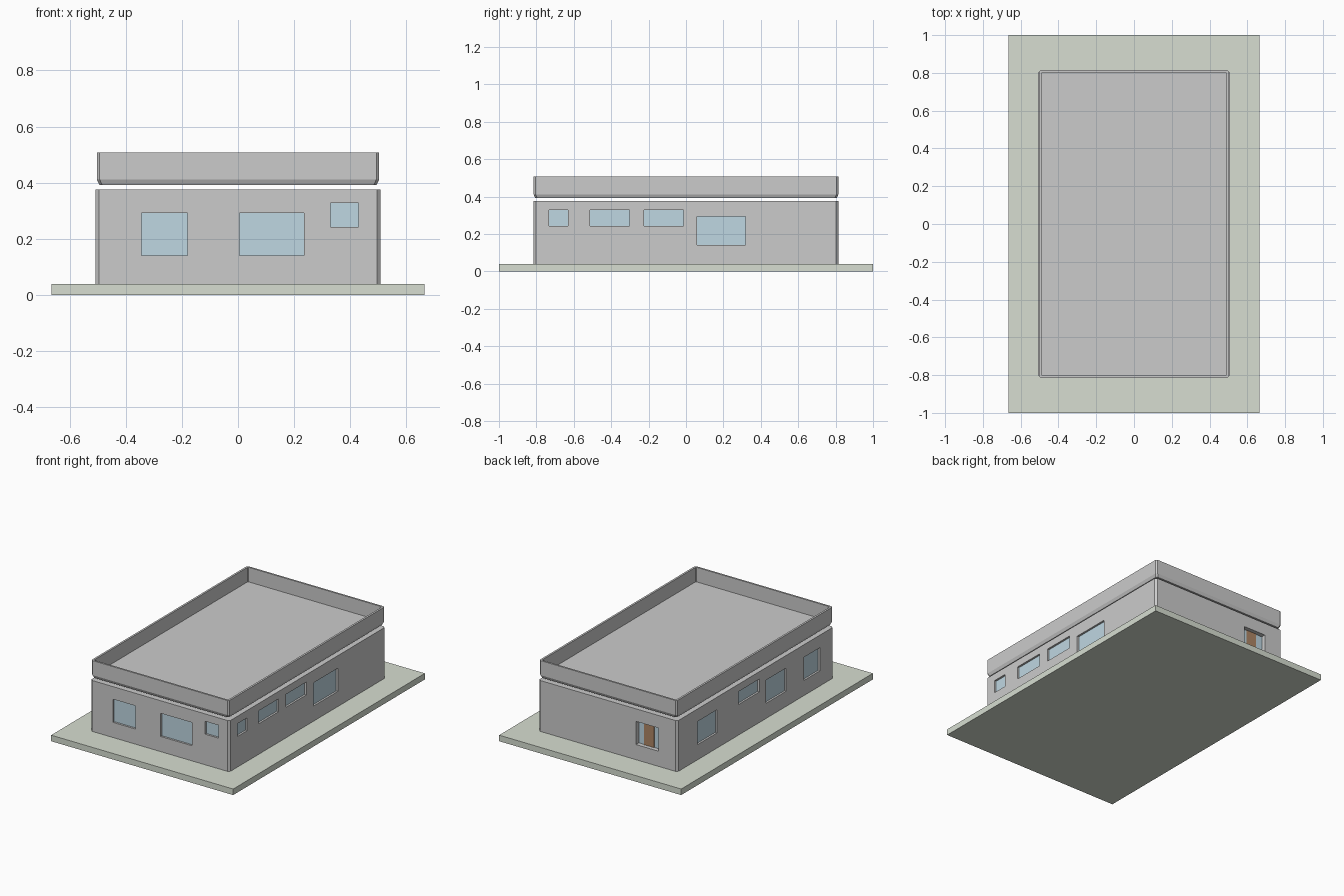
import bpy, bmesh

if "Cube" in bpy.data.objects:
    bpy.data.objects.remove(bpy.data.objects["Cube"])

def material(name, rgb):
    m = bpy.data.materials.new(name)
    m.diffuse_color = (*rgb, 1)
    m.use_nodes = True
    m.node_tree.nodes["Principled BSDF"].inputs["Base Color"].default_value = m.diffuse_color
    return m

GLASS = material("glass", (0.52, 0.68, 0.76))
PAVING = material("paving", (0.68, 0.73, 0.64))
WOOD = material("wood", (0.42, 0.24, 0.13))

def make(name, bm, mat=None):
    bmesh.ops.recalc_face_normals(bm, faces=bm.faces)
    me = bpy.data.meshes.new(name)
    bm.to_mesh(me)
    bm.free()
    ob = bpy.data.objects.new(name, me)
    bpy.context.collection.objects.link(ob)
    if mat:
        me.materials.append(mat)
    return ob

def box(bm, x0, x1, y0, y1, z0, z1):
    vs = bmesh.ops.create_cube(bm, size=1)["verts"]
    for v in vs:
        v.co.x = x0 if v.co.x < 0 else x1
        v.co.y = y0 if v.co.y < 0 else y1
        v.co.z = z0 if v.co.z < 0 else z1

def outline(hx, hy, c):
    # rectangle with clipped corners
    return [(hx, -hy + c), (hx, hy - c), (hx - c, hy), (-hx + c, hy),
            (-hx, hy - c), (-hx, -hy + c), (-hx + c, -hy), (hx - c, -hy)]

def loft(name, rings, closed):
    # rings: (half x, half y, clip, z); closed joins last ring to first
    bm = bmesh.new()
    loops = [[bm.verts.new((x, y, z)) for x, y in outline(hx, hy, c)]
             for hx, hy, c, z in rings]
    pairs = list(zip(loops, loops[1:] + loops[:1]))
    for a, b in (pairs if closed else pairs[:-1]):
        for i in range(8):
            j = (i + 1) % 8
            bm.faces.new((a[i], a[j], b[j], b[i]))
    if not closed:
        bm.faces.new(loops[0])
        bm.faces.new(loops[-1])
    return make(name, bm)

# Ground slab
bm = bmesh.new()
box(bm, -0.665, 0.665, -1, 1, 0, 0.04)
make("ground_slab", bm, PAVING)

# Hollow wall ring with clipped corners
HX, HY, T = 0.508, 0.815, 0.045
walls = loft("walls", [(HX, HY, 0.013, 0.04), (HX, HY, 0.013, 0.376),
                       (HX - T, HY - T, 0.005, 0.376), (HX - T, HY - T, 0.005, 0.04)], True)

# Windows per side: (start, end, bottom, top) along x or y
LOW, HIGH = (0.14, 0.293), (0.242, 0.327)
windows = {
    "front": [(-0.343, -0.18, *LOW), (0.006, 0.236, *LOW), (0.33, 0.43, *HIGH)],
    "back": [(-0.37, -0.205, *LOW)],
    "right": [(-0.732, -0.63, *HIGH), (-0.513, -0.302, *HIGH),
              (-0.225, -0.013, *HIGH), (0.06, 0.318, *LOW)],
    "left": [(0.40, 0.608, *LOW), (-0.04, 0.18, *HIGH),
             (-0.32, -0.11, *LOW), (-0.673, -0.506, *LOW)],
}

def wall_box(bm, side, a, b, z0, z1, d0, d1):
    # box inside a wall, d measured inwards from the outer face
    s = -1 if side in ("front", "left") else 1
    if side in ("front", "back"):
        y = sorted((s * (HY - d0), s * (HY - d1)))
        box(bm, a, b, *y, z0, z1)
    else:
        x = sorted((s * (HX - d0), s * (HX - d1)))
        box(bm, *x, a, b, z0, z1)

cut = bmesh.new()
for side, items in windows.items():
    for n, (a, b, z0, z1) in enumerate(items):
        wall_box(cut, side, a, b, z0, z1, -0.05, T + 0.05)
        pane = bmesh.new()
        d = 0.03 if side == "back" else 0.013
        wall_box(pane, side, a, b, z0, z1, d, d + 0.008)
        make(f"{side}_window_pane_{n + 1}", pane, GLASS)
cutter = make("window_cutter", cut)
cutter.hide_render = True
cutter.hide_viewport = True
mod = walls.modifiers.new("window_openings", "BOOLEAN")
mod.operation = "DIFFERENCE"
mod.solver = "EXACT"
mod.object = cutter

# Wooden panel in the back window
bm = bmesh.new()
wall_box(bm, "back", -0.32, -0.245, *LOW, 0.026, 0.034)
make("back_window_panel", bm, WOOD)

# Roof tray: tapered underside, thin parapet, sunken deck
loft("roof", [(0.494, 0.806, 0.01, 0.392), (0.503, 0.815, 0.01, 0.412),
              (0.503, 0.815, 0.01, 0.508), (0.49, 0.803, 0.005, 0.508),
              (0.49, 0.803, 0.005, 0.412)], False)
